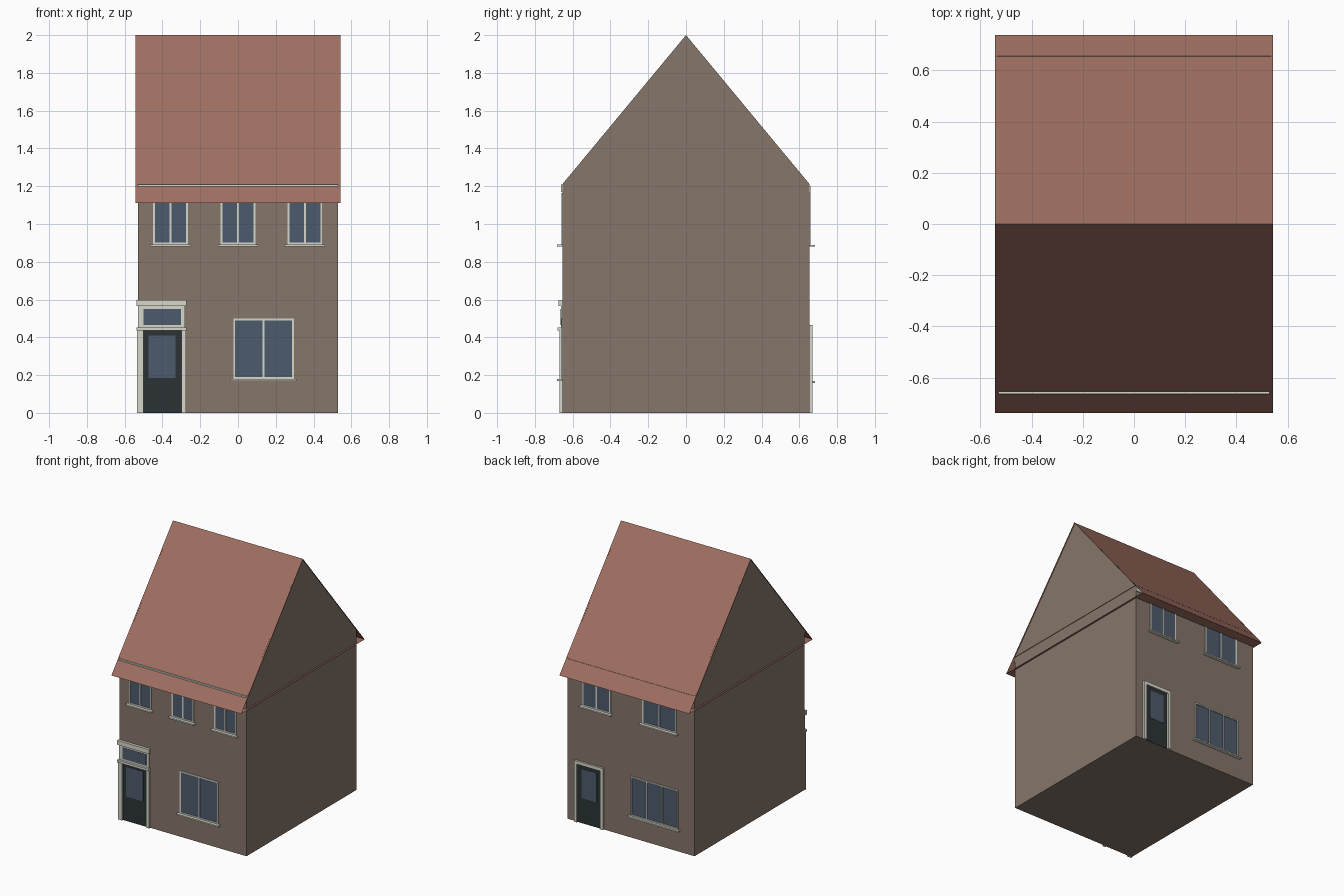
import bpy

if "Cube" in bpy.data.objects:
    bpy.data.objects.remove(bpy.data.objects["Cube"])

def mat(name, rgb):
    m = bpy.data.materials.new(name)
    m.diffuse_color = (*rgb, 1)
    m.use_nodes = True
    m.node_tree.nodes["Principled BSDF"].inputs["Base Color"].default_value = m.diffuse_color
    return m

BRICK = mat("brick", (0.24, 0.18, 0.145))
TILE = mat("roof_tile", (0.35, 0.16, 0.12))
TRIM = mat("trim", (0.68, 0.68, 0.60))
GLASS = mat("glass", (0.075, 0.105, 0.15))
PAINT = mat("door_paint", (0.025, 0.033, 0.035))

WX, WY, EAVE, TOP = 0.53, 0.655, 1.21, 2.0

def mesh(name, verts, faces, m):
    me = bpy.data.meshes.new(name)
    me.from_pydata(verts, [], faces)
    me.materials.append(m)
    ob = bpy.data.objects.new(name, me)
    bpy.context.collection.objects.link(ob)
    return ob

def box(name, x0, x1, y0, y1, z0, z1, m):
    y0, y1 = sorted((y0, y1))
    v = [(x, y, z) for z in (z0, z1) for x, y in ((x0, y0), (x1, y0), (x1, y1), (x0, y1))]
    f = [(3, 2, 1, 0), (4, 5, 6, 7)] + [(i, (i + 1) % 4, (i + 1) % 4 + 4, i + 4) for i in range(4)]
    return mesh(name, v, f, m)

def on_wall(name, side, x0, x1, z0, z1, out, m):
    """Flat slab standing out from the front (-1) or back (+1) wall."""
    return box(name, x0, x1, side * WY, side * (WY + out), z0, z1, m)

def window(name, side, x0, x1, z0, z1, panes=2, out=0.005):
    t = 0.01
    on_wall(name + "_glass", side, x0 + t, x1 - t, z0 + t, z1 - t, 0.002, GLASS)
    on_wall(name + "_frame_bottom", side, x0, x1, z0, z0 + t, out, TRIM)
    on_wall(name + "_frame_top", side, x0, x1, z1 - t, z1, out, TRIM)
    for i in range(panes + 1):
        c = x0 + t / 2 + (x1 - x0 - t) * i / panes
        on_wall(f"{name}_bar_{i}", side, c - t / 2, c + t / 2, z0 + t, z1 - t, out, TRIM)
    on_wall(name + "_sill", side, x0 - 0.015, x1 + 0.015, z0 - 0.01, z0, 0.027, TRIM)

# Walls and gable ends
box("walls", -WX, WX, -WY, WY, 0, EAVE, BRICK)
g = WX + 0.004
mesh("gables",
     [(x, y, z) for x in (-g, g) for y, z in ((-WY, EAVE), (WY, EAVE), (0, TOP))],
     [(2, 1, 0), (3, 4, 5), (0, 1, 4, 3)], BRICK)

# Roof: two slopes and a flat soffit, open at the ends
RX, RY, RZ = 0.543, 0.737, 1.11
mesh("roof",
     [(x, y, z) for x in (-RX, RX) for y, z in ((-RY, RZ), (RY, RZ), (0, TOP))],
     [(0, 3, 5, 2), (1, 2, 5, 4), (0, 1, 4, 3)], TILE)

# Eaves boards
on_wall("front_eaves_board", -1, -WX, WX, 1.17, 1.21, 0.008, TRIM)
on_wall("back_eaves_board", 1, -WX, WX, 1.165, 1.2, 0.005, TRIM)

# Front windows
for i, c in enumerate((-0.357, 0, 0.354)):
    window(f"front_upper_window_{i}", -1, c - 0.092, c + 0.092, 0.892, 1.165)
window("front_lower_window", -1, -0.025, 0.296, 0.18, 0.5)

# Back windows
window("back_upper_window_0", 1, 0.17, 0.405, 0.89, 1.165)
window("back_upper_window_1", 1, -0.38, -0.095, 0.89, 1.165)
window("back_lower_window", 1, -0.395, 0.0, 0.168, 0.465, 3, 0.01)

# Front door with surround, fanlight and cornice
on_wall("front_door", -1, -0.5, -0.3, 0, 0.435, 0.003, PAINT)
on_wall("front_door_glass", -1, -0.473, -0.33, 0.185, 0.41, 0.005, GLASS)
for n, x0, x1 in (("left", -0.535, -0.5), ("right", -0.3, -0.275)):
    on_wall(f"front_door_post_{n}", -1, x0, x1, 0, 0.435, 0.015, TRIM)
on_wall("front_transom", -1, -0.537, -0.273, 0.435, 0.452, 0.025, TRIM)
on_wall("fanlight_frame", -1, -0.53, -0.28, 0.452, 0.565, 0.008, TRIM)
on_wall("fanlight_glass", -1, -0.5, -0.302, 0.465, 0.55, 0.01, GLASS)
on_wall("front_cornice", -1, -0.537, -0.273, 0.565, 0.598, 0.02, TRIM)

# Back door
on_wall("back_door", 1, 0.25, 0.445, 0, 0.44, 0.003, PAINT)
on_wall("back_door_glass", 1, 0.285, 0.41, 0.19, 0.41, 0.005, GLASS)
for n, x0, x1 in (("left", 0.445, 0.468), ("right", 0.227, 0.25)):
    on_wall(f"back_door_post_{n}", 1, x0, x1, 0, 0.465, 0.014, TRIM)
on_wall("back_door_head", 1, 0.25, 0.445, 0.44, 0.465, 0.014, TRIM)
